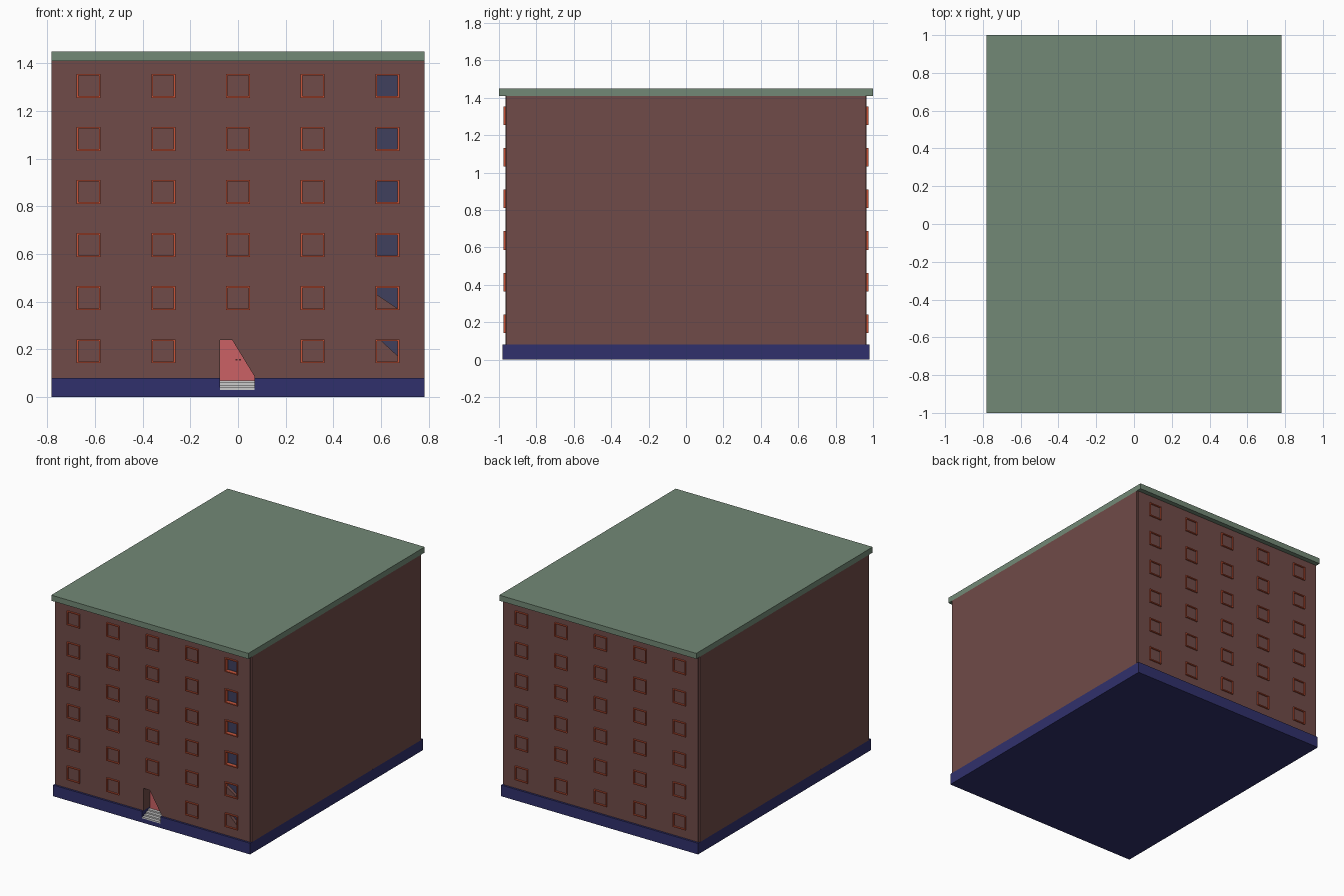
import bpy, bmesh

if "Cube" in bpy.data.objects:
    bpy.data.objects.remove(bpy.data.objects["Cube"])


def material(name, r, g, b):
    m = bpy.data.materials.new(name)
    m.diffuse_color = (r, g, b, 1)
    m.use_nodes = True
    m.node_tree.nodes["Principled BSDF"].inputs["Base Color"].default_value = m.diffuse_color
    return m


BRICK = material("brick", 0.16, 0.07, 0.065)
BLUE = material("base_blue", 0.03, 0.03, 0.15)
GREEN = material("roof_green", 0.17, 0.25, 0.18)
ORANGE = material("frame_orange", 0.6, 0.09, 0.04)
GLASS = material("glass_blue", 0.05, 0.05, 0.11)
RED = material("door_red", 0.6, 0.12, 0.13)
DARK = material("handle_dark", 0.08, 0.02, 0.02)


def make_object(name, bm, mat=None):
    bmesh.ops.recalc_face_normals(bm, faces=bm.faces)
    me = bpy.data.meshes.new(name)
    bm.to_mesh(me)
    bm.free()
    ob = bpy.data.objects.new(name, me)
    bpy.context.collection.objects.link(ob)
    if mat:
        me.materials.append(mat)
    return ob


def add_prism(bm, profile, y0, y1):
    # extrude an x/z outline along y
    face = bm.faces.new([bm.verts.new((x, y0, z)) for x, z in profile])
    new = bmesh.ops.extrude_face_region(bm, geom=[face])["geom"]
    bmesh.ops.translate(bm, vec=(0, y1 - y0, 0),
                        verts=[v for v in new if isinstance(v, bmesh.types.BMVert)])


def rect(x0, x1, z0, z1):
    return [(x0, z0), (x1, z0), (x1, z1), (x0, z1)]


def box(name, x0, x1, y0, y1, z0, z1, mat=None):
    bm = bmesh.new()
    add_prism(bm, rect(x0, x1, z0, z1), y0, y1)
    return make_object(name, bm, mat)


def cut(target, name, profiles):
    # profiles: list of (outline, inner depth)
    bm = bmesh.new()
    for outline, depth in profiles:
        add_prism(bm, outline, -1.1, depth)
    cutter = make_object(name, bm)
    cutter.hide_render = True
    mod = target.modifiers.new("openings", 'BOOLEAN')
    mod.operation = 'DIFFERENCE'
    mod.solver = 'EXACT'
    mod.object = cutter
    bpy.context.view_layer.objects.active = target
    bpy.ops.object.modifier_apply(modifier=mod.name)
    bpy.data.objects.remove(cutter)


WALL_Y, HW = 0.966, 0.782
COLS = [-0.627, -0.313, 0, 0.313, 0.627]
ROWS = [0.192 + 0.2226 * k for k in range(6)]
DOOR_L, DOOR_R = -0.075, 0.07

# Main volumes
base = box("base", -HW, HW, -0.98, 0.98, 0, 0.08, BLUE)
walls = box("facade_walls", -0.77, 0.77, -WALL_Y, WALL_Y, 0.08, 1.41, BRICK)
box("roof", -HW, HW, -1, 1, 1.41, 1.45, GREEN)
for side, x0, x1 in (("left", -HW, -0.77), ("right", 0.77, HW)):
    box("side_wall_" + side, x0, x1, -0.96, 0.96, 0.08, 1.41, BRICK)

# Openings in the front: slanted doorway and the right window column
wl, wr = COLS[4] - 0.045, COLS[4] + 0.045
openings = [([(DOOR_L, 0.05), (DOOR_L, 0.24), (-0.025, 0.24), (DOOR_R, 0.085),
              (DOOR_R, 0.05)], -0.89)]
openings += [(rect(wl, wr, z - 0.045, z + 0.045), -0.94) for z in ROWS[2:]]
openings.append(([(wl, 0.43), (wl, 0.459), (wr, 0.459), (wr, 0.37)], -0.94))
openings.append(([(0.60, 0.237), (wr, 0.237), (wr, 0.17)], -0.94))
cut(walls, "facade_cutter", openings)
cut(base, "base_cutter", [(rect(DOOR_L, DOOR_R, 0.03, 0.1), -0.89)])

# Glass in the open windows
for i, z in enumerate(ROWS):
    box(f"glass_{i}", wl, wr, -0.942, -0.935, z - 0.045, z + 0.045, GLASS)

# Door, handles and entrance steps
box("door", DOOR_L, DOOR_R, -0.893, -0.883, 0.06, 0.24, RED)
for i, x in enumerate((-0.01, 0.004)):
    box(f"door_handle_{i}", x, x + 0.008, -0.899, -0.892, 0.154, 0.159, DARK)
for i in range(4):
    box(f"step_{i}", DOOR_L, DOOR_R, -0.98 + 0.022 * i, -0.889,
        0.03 + 0.01 * i, 0.04 + 0.01 * i)

# Window frames, front and back
for side, sign in (("front", -1), ("back", 1)):
    bm = bmesh.new()
    for x in COLS:
        for z in ROWS:
            if sign < 0 and x == 0 and z == ROWS[0]:
                continue  # doorway
            o, w = 0.05, 0.007
            bars = [(x - o, x + o, z + o - w, z + o), (x - o, x + o, z - o, z - o + w),
                    (x - o, x - o + w, z - o + w, z + o - w),
                    (x + o - w, x + o, z - o + w, z + o - w)]
            for b in bars:
                add_prism(bm, rect(*b), sign * 0.955, sign * 0.976)
    make_object("window_frames_" + side, bm, ORANGE)
